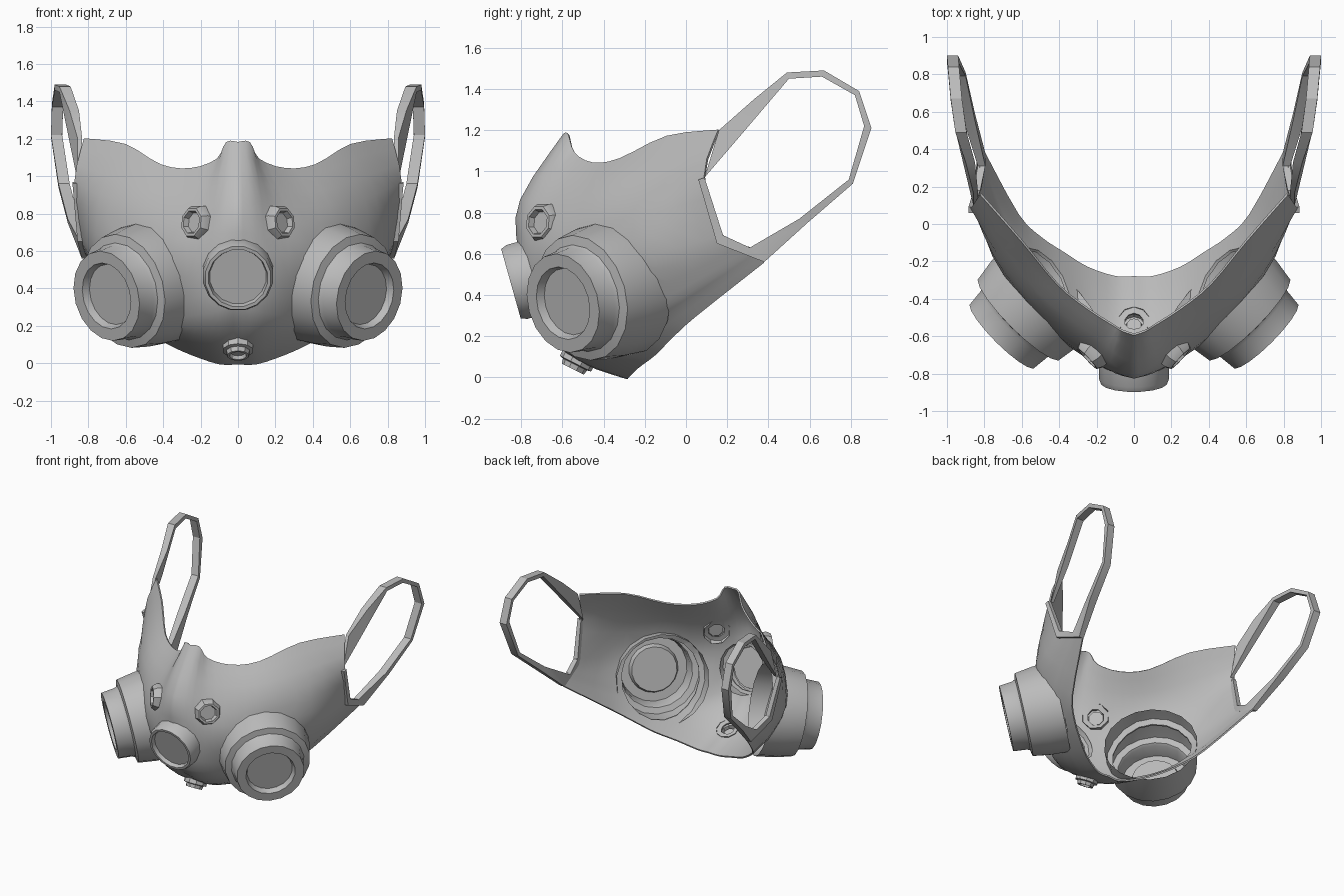
import bpy
import bmesh
from math import cos, sin, pi, radians
from mathutils import Vector

if "Cube" in bpy.data.objects:
    bpy.data.objects.remove(bpy.data.objects["Cube"], do_unlink=True)

# One plain grey for the whole mask
grey = bpy.data.materials.new("matte_grey")
grey.use_nodes = True
grey.diffuse_color = (0.5, 0.5, 0.5, 1)
grey.node_tree.nodes["Principled BSDF"].inputs["Base Color"].default_value = (0.5, 0.5, 0.5, 1)


def make_object(name, bm):
    bmesh.ops.recalc_face_normals(bm, faces=bm.faces)
    mesh = bpy.data.meshes.new(name)
    bm.to_mesh(mesh)
    bm.free()
    mesh.materials.append(grey)
    obj = bpy.data.objects.new(name, mesh)
    bpy.context.scene.collection.objects.link(obj)
    return obj


def smooth(obj, angle=32):
    bpy.ops.object.select_all(action='DESELECT')
    obj.select_set(True)
    bpy.context.view_layer.objects.active = obj
    bpy.ops.object.shade_smooth_by_angle(angle=radians(angle))


def lathe(name, centre, axis, profile, sides):
    """Revolve (radius, height) pairs around an axis; a radius of 0 closes the end."""
    turn = Vector(axis).to_track_quat('Z', 'Y')
    bm = bmesh.new()
    rings = []
    for radius, height in profile:
        count = sides if radius else 1
        ring = []
        for i in range(count):
            a = 2 * pi * (i + 0.5) / sides
            local = Vector((radius * cos(a), radius * sin(a), height))
            ring.append(bm.verts.new(Vector(centre) + turn @ local))
        rings.append(ring)
    for a, b in zip(rings, rings[1:]):
        for i in range(sides):
            j = (i + 1) % sides
            corners = [a[i % len(a)], a[j % len(a)], b[j % len(b)], b[i % len(b)]]
            bm.faces.new(list(dict.fromkeys(corners)))
    return make_object(name, bm)


def spline(points, steps=3):
    """Smooth curve passing through every point."""
    pts = [Vector(p) for p in points]
    pts = [pts[0]] + pts + [pts[-1]]
    curve = []
    for a, b, c, d in zip(pts, pts[1:], pts[2:], pts[3:]):
        for k in range(steps):
            t = k / steps
            curve.append(0.5 * (2 * b + (c - a) * t + (2 * a - 5 * b + 4 * c - d) * t ** 2
                                + (3 * b - a - 3 * c + d) * t ** 3))
    return curve + [pts[-1]]


# Face shell: rows run from the centre line to the ear opening, top edge first
rows = [
    [(0, -.59, 1.18), (.06, -.57, 1.18), (.11, -.54, 1.09), (.25, -.45, 1.04),
     (.41, -.32, 1.06), (.6, -.09, 1.17), (.82, .16, 1.2)],
    [(0, -.8, .86), (.09, -.76, .86), (.2, -.66, .85), (.36, -.55, .83),
     (.55, -.39, .85), (.73, -.15, .9), (.87, .09, .97)],
    [(0, -.81, .62), (.1, -.79, .6), (.22, -.73, .58), (.38, -.62, .55),
     (.57, -.42, .55), (.75, -.16, .6), (.84, .18, .69)],
    [(0, -.74, .3), (.1, -.73, .28), (.22, -.65, .26), (.36, -.5, .25),
     (.54, -.3, .3), (.7, -.04, .42), (.83, .31, .63)],
    [(0, -.52, .09), (.1, -.52, .09), (.24, -.46, .12), (.37, -.36, .17),
     (.5, -.22, .23), (.66, 0, .36), (.815, .345, .595)],
    [(0, -.28, 0), (.1, -.28, 0), (.25, -.23, .05), (.38, -.15, .11),
     (.5, -.07, .19), (.62, .05, .3), (.8, .38, .56)],
]
columns = [spline(col) for col in zip(*[spline(row) for row in rows])]
bm = bmesh.new()
grid = [[bm.verts.new(p) for p in col] for col in columns]
for a, b in zip(grid, grid[1:]):
    for i in range(len(a) - 1):
        bm.faces.new((a[i], a[i + 1], b[i + 1], b[i]))
shell = make_object("face_shell", bm)
shell.modifiers.new("mirror", 'MIRROR').use_clip = True
solid = shell.modifiers.new("thickness", 'SOLIDIFY')
solid.thickness = 0.012
solid.offset = 0

# Fittings: name, centre of front rim, axis, profile, sides, hole radius
canister = [(0, -.04), (.165, -.04), (.18, 0), (.245, 0), (.255, -.1), (.265, -.12),
            (.31, -.13), (.33, -.26), (.338, -.4)]
front_valve = [(0, -.03), (.152, -.03), (.16, 0), (.178, 0), (.19, -.03), (.19, -.16)]
cheek_valve = [(0, -.03), (.055, -.03), (.064, 0), (.08, 0), (.097, -.03), (.1, -.07)]
chin_valve = [(0, -.02), (.04, -.02), (.046, 0), (.06, 0), (.065, -.025),
              (.085, -.03), (.085, -.07)]
fittings = [
    ("front_valve", (0, -.85, .455), (0, -.96, -.27), front_valve, 16, .165),
    ("chin_valve", (0, -.55, .04), (0, -.45, -.89), chin_valve, 10, .05),
]
for side, label in ((1, "left"), (-1, "right")):
    fittings += [
        (label + "_canister", (side * .703, -.597, .36), (side * .69, -.69, -.2), canister, 18, .29),
        (label + "_cheek_valve", (side * .25, -.72, .755), (side * .72, -.68, .1), cheek_valve, 8, .06),
    ]

cutters = []
for name, centre, axis, profile, sides, hole in fittings:
    smooth(lathe(name, centre, axis, profile, sides))
    depth = max(.15, hole * 2)
    cutter = lathe(name + "_cutter", centre, axis,
                   [(0, .05), (hole, .05), (hole, -depth), (0, -depth)], sides)
    cutter.hide_render = True
    cutters.append(cutter)
    cut = shell.modifiers.new(name, 'BOOLEAN')
    cut.operation = 'DIFFERENCE'
    cut.solver = 'EXACT'
    cut.object = cutter

# Bake the holes into the shell and drop the cutters
evaluated = shell.evaluated_get(bpy.context.evaluated_depsgraph_get())
baked = bpy.data.meshes.new_from_object(evaluated)
shell.modifiers.clear()
shell.data = baked
for cutter in cutters:
    bpy.data.objects.remove(cutter, do_unlink=True)
smooth(shell, 40)

# Ear loops: x, half thickness, outer (y, z), inner (y, z)
sections = [
    (.845, .012, (.16, 1.2), (.09, .97)),
    (.875, .025, (.33, 1.35), (.27, 1.18)),
    (.925, .03, (.49, 1.48), (.5, 1.45)),
    (.95, .03, (.67, 1.49), (.66, 1.46)),
    (.965, .03, (.84, 1.39), (.82, 1.37)),
    (.97, .03, (.9, 1.21), (.865, 1.22)),
    (.93, .03, (.81, .94), (.79, .96)),
    (.88, .03, (.59, .75), (.55, .77)),
    (.815, .02, (.38, .56), (.31, .63)),
    (.84, .018, (.15, .65), (.18, .69)),
    (.87, .015, (.06, .96), (.09, .97)),
]
for side, label in ((1, "left"), (-1, "right")):
    bm = bmesh.new()
    loops = []
    for x, half, outer, inner in sections:
        corners = [(x - half, *outer), (x + half, *outer), (x + half, *inner), (x - half, *inner)]
        loops.append([bm.verts.new((side * cx, y, z)) for cx, y, z in corners])
    for a, b in zip(loops, loops[1:]):
        for i in range(4):
            j = (i + 1) % 4
            bm.faces.new((a[i], a[j], b[j], b[i]))
    bm.faces.new(loops[0])
    bm.faces.new(loops[-1])
    smooth(make_object(label + "_ear_loop", bm))
